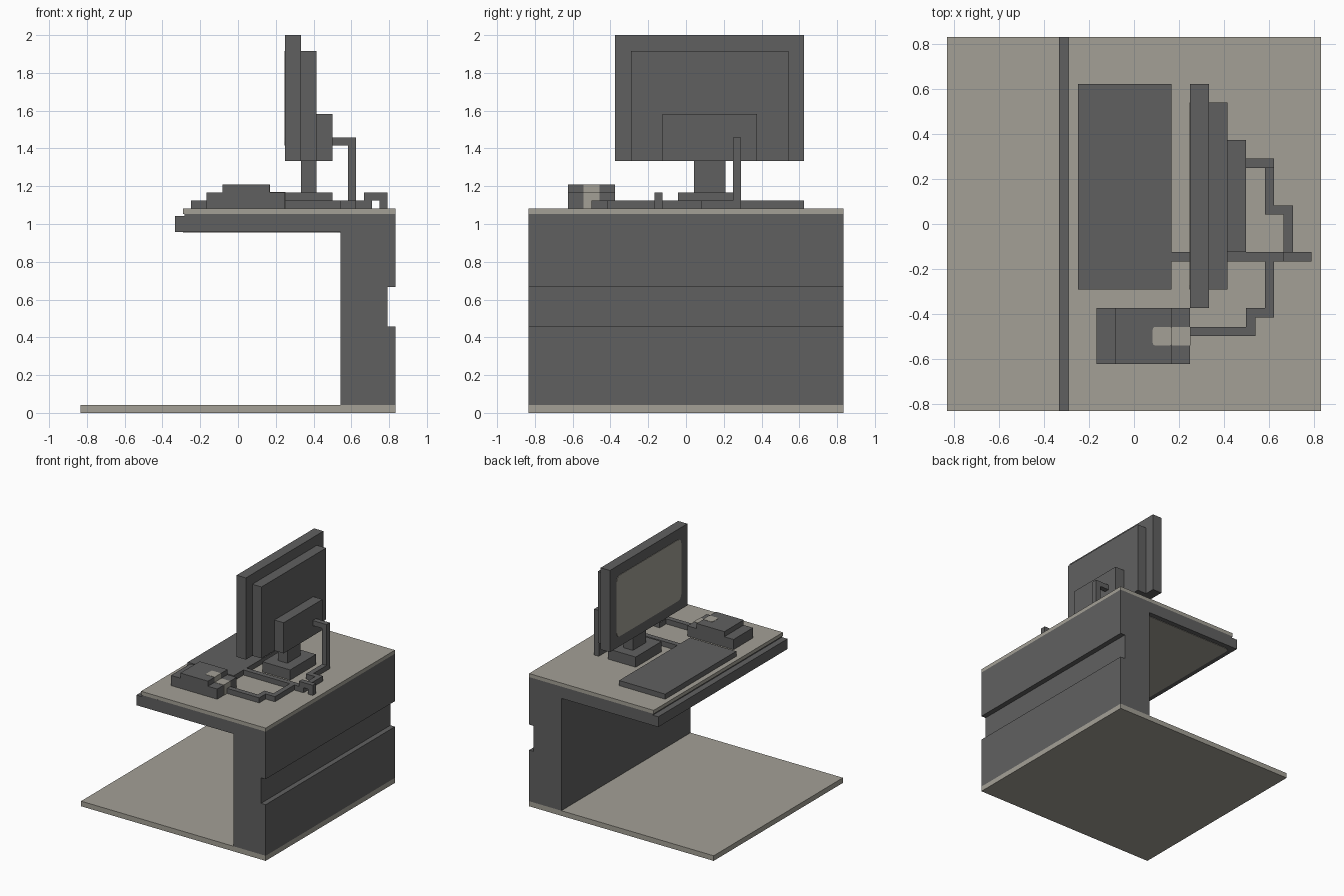
import bpy, bmesh

if "Cube" in bpy.data.objects:
    bpy.data.objects.remove(bpy.data.objects["Cube"])

U = 1 / 24  # design unit: every size is a multiple of this


def material(name, rgb):
    m = bpy.data.materials.new(name)
    m.diffuse_color = (*rgb, 1)
    m.use_nodes = True
    m.node_tree.nodes["Principled BSDF"].inputs["Base Color"].default_value = m.diffuse_color
    return m


DARK = material("dark grey", (0.118, 0.118, 0.118))
LIGHT = material("warm light grey", (0.37, 0.352, 0.305))


def finish(name, bm, mat):
    bmesh.ops.recalc_face_normals(bm, faces=bm.faces)
    me = bpy.data.meshes.new(name)
    bm.to_mesh(me)
    bm.free()
    me.materials.append(mat)
    ob = bpy.data.objects.new(name, me)
    bpy.context.collection.objects.link(ob)
    return ob


def box(name, x, y, z, mat=DARK, round_axis=None, radius=0.0):
    """Box from (min, max) ranges in units; optionally round the edges along one axis."""
    bm = bmesh.new()
    bmesh.ops.create_cube(bm, size=1)
    for v in bm.verts:
        for i, (a, b) in enumerate((x, y, z)):
            v.co[i] = (a if v.co[i] < 0 else b) * U
    if round_axis is not None:
        edges = []
        for e in bm.edges:
            d = e.verts[0].co - e.verts[1].co
            if all(abs(d[i]) < 1e-6 for i in range(3) if i != round_axis):
                edges.append(e)
        bmesh.ops.bevel(bm, geom=edges, offset=radius * U, segments=3,
                        affect='EDGES', profile=0.5)
    return finish(name, bm, mat)


def extrude_y(name, profile, y, mat=DARK):
    """Extrude an x/z profile along y."""
    bm = bmesh.new()
    face = bm.faces.new([bm.verts.new((px * U, y[0] * U, pz * U)) for px, pz in profile])
    res = bmesh.ops.extrude_face_region(bm, geom=[face])
    for g in res["geom"]:
        if isinstance(g, bmesh.types.BMVert):
            g.co.y = y[1] * U
    return finish(name, bm, mat)


# Floor and desk body (cabinet with grooved back plus overhanging top)
FULL = (-20, 20)
box("floor_slab", FULL, FULL, (0, 1), LIGHT)
extrude_y("desk_body", [(13, 1), (20, 1), (20, 11), (19, 11), (19, 16), (20, 16),
                        (20, 25.3), (-6.8, 25.3), (-6.8, 25), (-8, 25), (-8, 23),
                        (13, 23)], FULL)
box("desk_top_plate", (-7, 20), FULL, (25.3, 26), LIGHT)
box("desk_underside_panel", (-7, 13), (-19, 19), (22.92, 23), LIGHT, 2, 0.8)

# Monitor with stepped back and stand
box("monitor_front", (6, 8), (-9, 15), (32, 48))
box("monitor_middle", (8, 10), (-7, 13), (32, 46))
box("monitor_back", (10, 12), (-3, 9), (32, 38))
box("monitor_neck", (8, 10), (1, 5), (28, 32))
box("monitor_foot", (6, 12), (-1, 7), (26, 28))
box("monitor_screen", (5.92, 6), (-7, 13), (34, 46), LIGHT, 0, 1)

# Keyboard
box("keyboard", (-6, 4), (-7, 15), (26, 27))

# Telephone with a pale strip running over its rear
extrude_y("telephone", [(-4, 26), (6, 26), (6, 28), (4, 28), (4, 29), (-2, 29),
                        (-2, 28), (-4, 28)], (-15, -9))
STRIP = (-13, -11)
box("phone_strip_top", (2, 4.05), STRIP, (29, 29.05), LIGHT, 2, 0.3)
box("phone_strip_riser", (4, 4.05), STRIP, (28, 29.05), LIGHT)
box("phone_strip_step", (4, 6.05), STRIP, (28, 28.05), LIGHT)
box("phone_strip_end", (6, 6.05), STRIP, (26, 28.05), LIGHT)

# Cables lying on the desk: x range, y range
CABLES = {
    "keyboard_cable": [((4, 17), (-4, -3))],
    "phone_cable": [((6, 13), (-12, -11)), ((12, 13), (-11, -9)),
                    ((13, 15), (-10, -9)), ((14, 15), (-9, -4))],
    "monitor_cable": [((14, 15), (1, 7)), ((15, 17), (1, 2)), ((16, 17), (-3, 2))],
}
for name, runs in CABLES.items():
    for i, (x, y) in enumerate(runs):
        box(f"{name}_{i + 1}", x, y, (26, 27))

# Monitor cable drop and the arch where the cables enter the desk
extrude_y("monitor_cable_drop", [(12, 34), (14, 34), (14, 27), (15, 27), (15, 35),
                                 (12, 35)], (6, 7))
extrude_y("cable_arch", [(16, 27), (18, 27), (18, 26), (19, 26), (19, 28), (16, 28)],
          (-4, -3))
